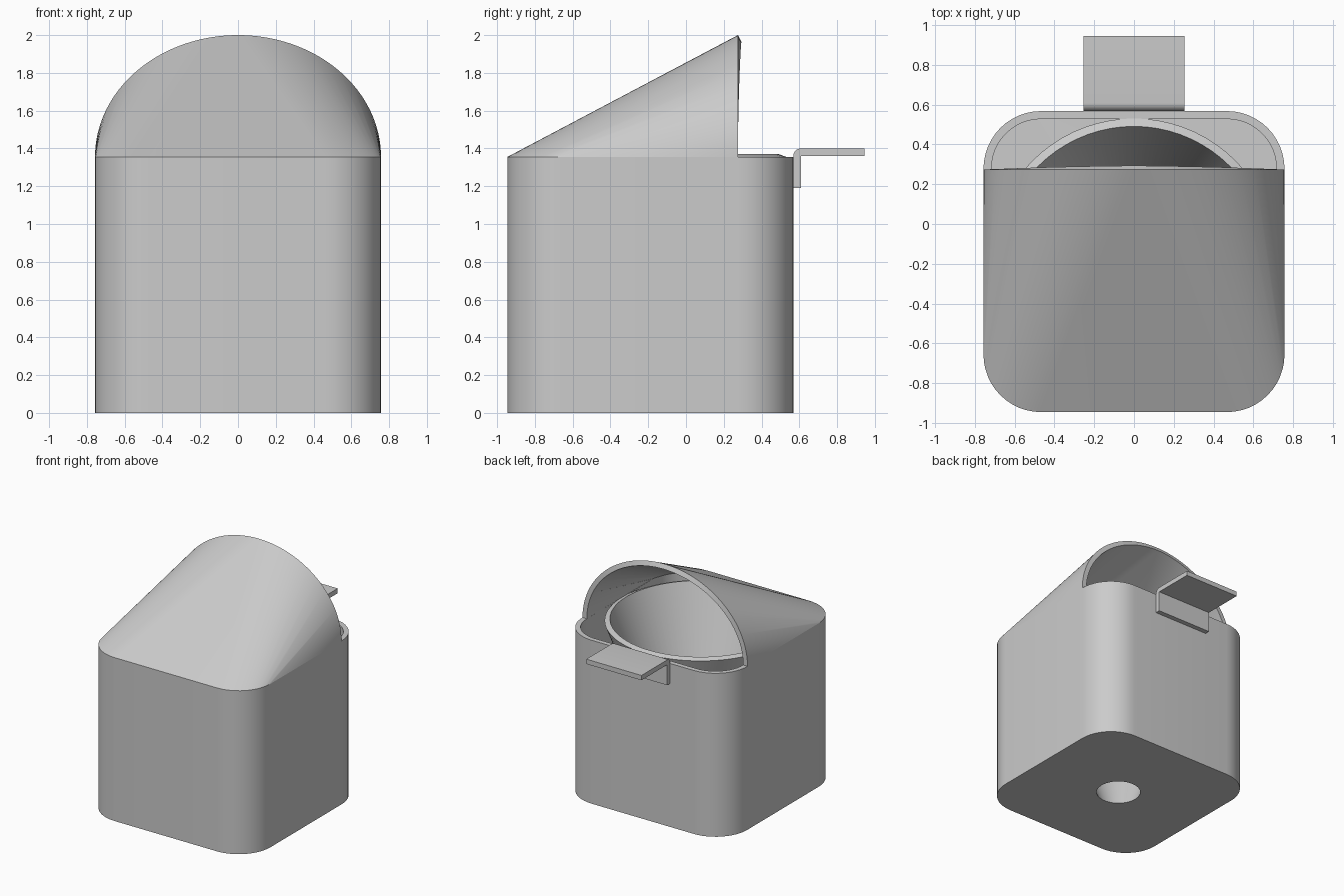
import bpy, bmesh
from math import sin, cos, pi, radians
from mathutils import Vector

cube = bpy.data.objects.get("Cube")
if cube:
    bpy.data.objects.remove(cube, do_unlink=True)

HALF, MID_Y, RIM_Z, RADIUS = 0.757, -0.189, 1.355, 0.29
FRONT, BACK = MID_Y - HALF, MID_Y + HALF
HOOD_Y, HOOD_H, WALL = 0.275, 0.645, 0.04

grey = bpy.data.materials.new("plain_grey")
grey.use_nodes = True
colour = (0.6, 0.6, 0.6, 1)
grey.diffuse_color = colour
grey.node_tree.nodes["Principled BSDF"].inputs["Base Color"].default_value = colour


def finish(name, bm, wall=0.0, angle=30):
    """Turn a bmesh into a shaded object, optionally thickened inwards."""
    bmesh.ops.recalc_face_normals(bm, faces=bm.faces)
    mesh = bpy.data.meshes.new(name)
    bm.to_mesh(mesh)
    bm.free()
    obj = bpy.data.objects.new(name, mesh)
    bpy.context.collection.objects.link(obj)
    mesh.materials.append(grey)
    bpy.ops.object.select_all(action="DESELECT")
    obj.select_set(True)
    bpy.context.view_layer.objects.active = obj
    if wall:
        mod = obj.modifiers.new("wall", "SOLIDIFY")
        mod.thickness, mod.offset = wall, -1
        bpy.ops.object.modifier_apply(modifier=mod.name)
    bpy.ops.object.shade_smooth_by_angle(angle=radians(angle))
    return obj


def corner(sx, sy, steps=12):
    """Points round one corner of the plan, starting on its side wall."""
    inset = HALF - RADIUS
    return [(sx * (inset + RADIUS * cos(a)), MID_Y + sy * (inset + RADIUS * sin(a)))
            for a in (pi / 2 * i / steps for i in range(steps + 1))]


# Body: open rounded box whose floor has a round outlet
plan = corner(1, 1) + corner(-1, 1)[::-1] + corner(-1, -1) + corner(1, -1)[::-1]
bm = bmesh.new()
low = [bm.verts.new((x, y, 0)) for x, y in plan]
high = [bm.verts.new((x, y, RIM_Z)) for x, y in plan]
count = len(plan)
for i in range(count):
    j = (i + 1) % count
    bm.faces.new((low[i], low[j], high[j], high[i]))
floor_edges = [bm.edges.get((low[i], low[i - 1])) for i in range(count)]
hole = bmesh.ops.create_circle(bm, segments=48, radius=0.2)["verts"]
bmesh.ops.translate(bm, verts=hole, vec=(0, MID_Y, 0))
floor_edges += list({e for v in hole for e in v.link_edges})
bmesh.ops.triangle_fill(bm, edges=floor_edges, use_beauty=True, normal=(0, 0, -1))
finish("body", bm, WALL)

# Hood: skin stretched from the front rim to an upright arch
bm = bmesh.new()
for x, y in corner(-1, -1) + corner(1, -1):
    bm.verts.new((x, y, RIM_Z))
for i in range(65):
    a = pi * i / 64
    bm.verts.new((HALF * cos(a), HOOD_Y, RIM_Z + HOOD_H * sin(a)))
bmesh.ops.convex_hull(bm, input=bm.verts)
open_sides = [f for f in bm.faces
              if all(abs(v.co.z - RIM_Z) < 1e-4 for v in f.verts)
              or all(abs(v.co.y - HOOD_Y) < 1e-4 for v in f.verts)]
bmesh.ops.delete(bm, geom=open_sides, context="FACES")
finish("hood", bm, WALL)

# Funnel: thick cone narrowing down to the outlet
bm = bmesh.new()
profile = [(0.17, 0), (0.68, 1.37), (0.72, RIM_Z), (0.213, 0)]
ring = [bm.verts.new((r, MID_Y, z)) for r, z in profile]
edges = [bm.edges.new((ring[i - 1], ring[i])) for i in range(len(ring))]
bmesh.ops.spin(bm, geom=ring + edges, cent=(0, MID_Y, 0), axis=(0, 0, 1),
               angle=2 * pi, steps=72)
bmesh.ops.remove_doubles(bm, verts=bm.verts, dist=1e-4)
finish("funnel", bm)

# Bracket: bent plate on the back wall with a rounded outer bend
bm = bmesh.new()
top = 1.4
side = [(0.945, top - WALL), (0.945, top)]
side += [(BACK + WALL * (1 - sin(a)), top - WALL * (1 - cos(a)))
         for a in (pi / 2 * i / 6 for i in range(7))]
side += [(BACK, 1.19), (BACK + WALL, 1.19), (BACK + WALL, top - WALL)]
face = bm.faces.new([bm.verts.new((-0.253, y, z)) for y, z in side])
grown = bmesh.ops.extrude_face_region(bm, geom=[face])["geom"]
bmesh.ops.translate(bm, vec=Vector((0.506, 0, 0)),
                    verts=[g for g in grown if isinstance(g, bmesh.types.BMVert)])
finish("bracket", bm)
